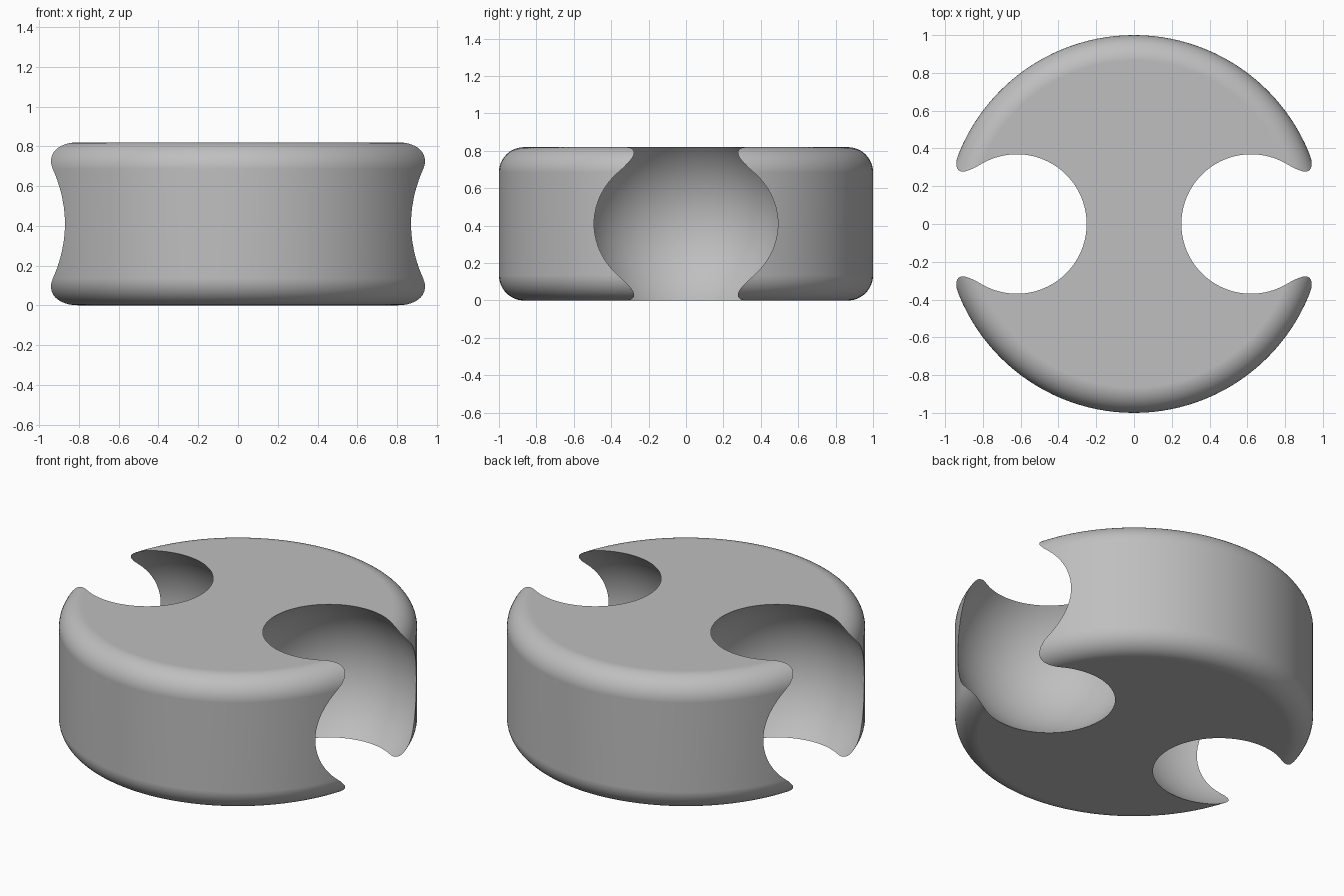
import bpy
import bmesh
from math import cos, sin, pi, radians

cube = bpy.data.objects.get("Cube")
if cube:
    bpy.data.objects.remove(cube, do_unlink=True)

RADIUS, HEIGHT, FILLET = 1.0, 0.82, 0.135
SCOOP_X, SCOOP_RADIUS = 0.62, 0.552
SEGMENTS, FILLET_STEPS = 128, 12

grey = bpy.data.materials.new("plain grey")
grey.use_nodes = True
color = (0.52, 0.52, 0.52, 1)
grey.diffuse_color = color
grey.node_tree.nodes["Principled BSDF"].inputs["Base Color"].default_value = color


def add_object(name, bm):
    bmesh.ops.recalc_face_normals(bm, faces=bm.faces)
    mesh = bpy.data.meshes.new(name)
    bm.to_mesh(mesh)
    bm.free()
    mesh.materials.append(grey)
    obj = bpy.data.objects.new(name, mesh)
    bpy.context.collection.objects.link(obj)
    return obj


# Round disc with filleted rims, stacked from rings
profile = []
for center_z, start in ((FILLET, -pi / 2), (HEIGHT - FILLET, 0)):
    for i in range(FILLET_STEPS + 1):
        a = start + i / FILLET_STEPS * pi / 2
        profile.append((RADIUS - FILLET + FILLET * cos(a), center_z + FILLET * sin(a)))

bm = bmesh.new()
turns = [2 * pi * i / SEGMENTS for i in range(SEGMENTS)]
rings = [[bm.verts.new((r * cos(t), r * sin(t), z)) for t in turns] for r, z in profile]
for low, high in zip(rings, rings[1:]):
    for i in range(SEGMENTS):
        j = (i + 1) % SEGMENTS
        bm.faces.new((low[i], low[j], high[j], high[i]))
bm.faces.new(rings[0][::-1])
bm.faces.new(rings[-1])
disc = add_object("scooped_disc", bm)

# Spherical scoops through the left and right sides
cutters = []
for side, name in ((1, "left_scoop_cutter"), (-1, "right_scoop_cutter")):
    bm = bmesh.new()
    bmesh.ops.create_uvsphere(bm, u_segments=96, v_segments=49, radius=SCOOP_RADIUS)
    bmesh.ops.translate(bm, verts=bm.verts, vec=(side * SCOOP_X, 0, HEIGHT / 2))
    cutter = add_object(name, bm)
    cutter.hide_render = True
    cutters.append(cutter)
    cut = disc.modifiers.new(name, 'BOOLEAN')
    cut.operation = 'DIFFERENCE'
    cut.solver = 'EXACT'
    cut.object = cutter

bpy.ops.object.select_all(action='DESELECT')
disc.select_set(True)
bpy.context.view_layer.objects.active = disc
for mod in list(disc.modifiers):
    bpy.ops.object.modifier_apply(modifier=mod.name)
for cutter in cutters:
    bpy.data.objects.remove(cutter, do_unlink=True)

# Smooth curved surfaces, crisp scoop edges, flat caps
bpy.ops.object.shade_smooth_by_angle(angle=radians(30))
weighted = disc.modifiers.new("flat caps", 'WEIGHTED_NORMAL')
weighted.keep_sharp = True
